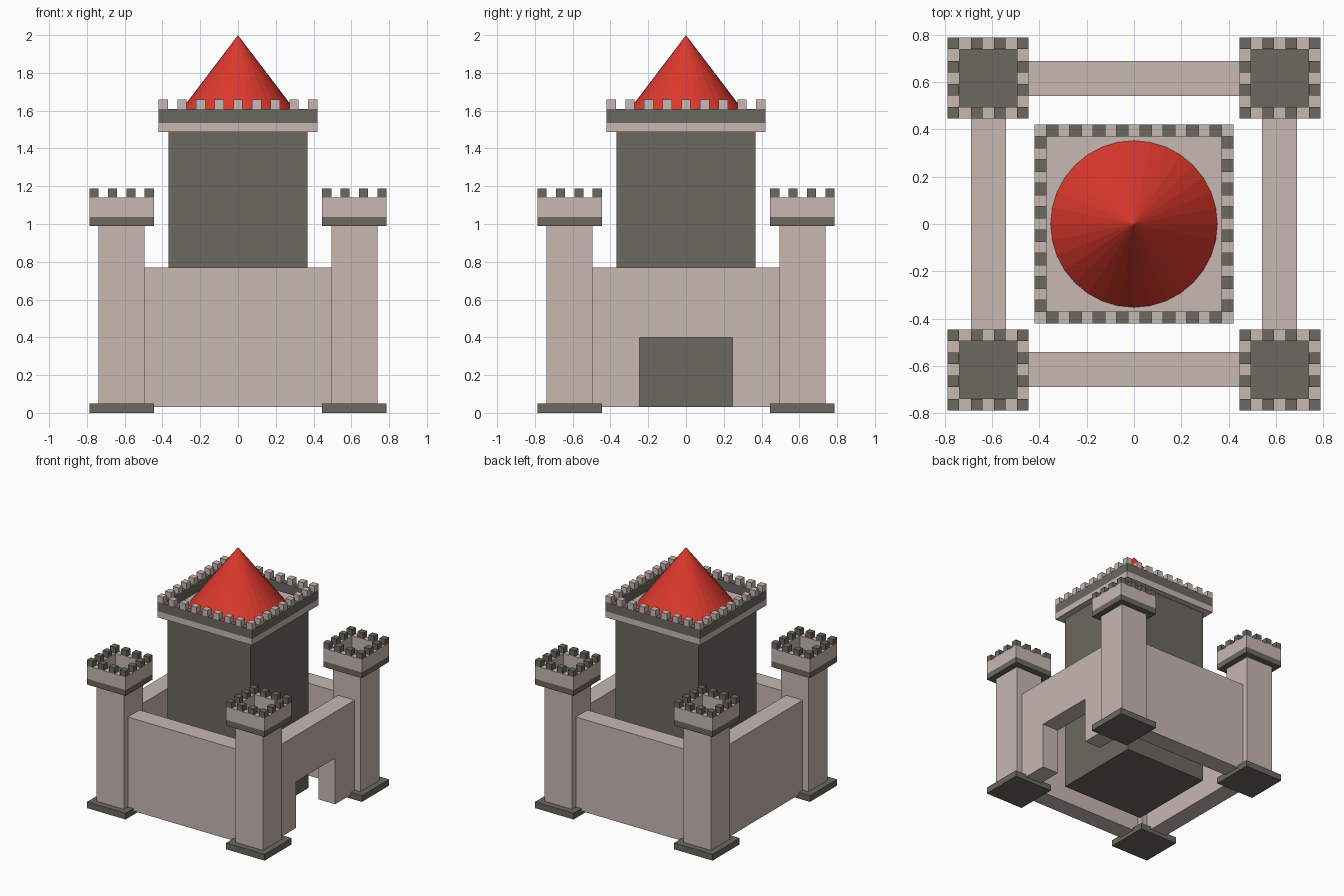
import bpy, bmesh
from mathutils import Matrix, Vector

if "Cube" in bpy.data.objects:
    bpy.data.objects.remove(bpy.data.objects["Cube"])


def material(name, rgb):
    m = bpy.data.materials.new(name)
    m.diffuse_color = (*rgb, 1)
    m.use_nodes = True
    m.node_tree.nodes["Principled BSDF"].inputs["Base Color"].default_value = m.diffuse_color
    return m


LIGHT = material("pale_stone", (0.58, 0.48, 0.45))
DARK = material("dark_stone", (0.145, 0.138, 0.115))
RED = material("red_roof", (0.72, 0.04, 0.025))


def finish(name, bm, mat, loc=(0, 0, 0)):
    bmesh.ops.recalc_face_normals(bm, faces=bm.faces)
    me = bpy.data.meshes.new(name)
    bm.to_mesh(me)
    bm.free()
    me.materials.append(mat)
    ob = bpy.data.objects.new(name, me)
    ob.location = loc
    bpy.context.collection.objects.link(ob)
    return ob


def add_box(bm, x0, x1, y0, y1, z0, z1):
    size = (x1 - x0, y1 - y0, z1 - z0)
    mid = Vector((x0 + x1, y0 + y1, z0 + z1)) / 2
    bmesh.ops.create_cube(bm, size=1, matrix=Matrix.Translation(mid) @ Matrix.Diagonal((*size, 1)))


def block(name, half, z0, z1, mat, loc=(0, 0, 0)):
    bm = bmesh.new()
    add_box(bm, -half, half, -half, half, z0, z1)
    return finish(name, bm, mat, loc)


def parapet(name, half, t, z0, z1, mat, loc=(0, 0, 0)):
    """Hollow square wall of thickness t."""
    bm = bmesh.new()
    corners = ((-1, -1), (1, -1), (1, 1), (-1, 1))
    section = ((half, z0), (half, z1), (half - t, z1), (half - t, z0))
    rings = [[bm.verts.new((r * x, r * y, z)) for x, y in corners] for r, z in section]
    for k in range(4):
        a, b = rings[k], rings[(k + 1) % 4]
        for i in range(4):
            j = (i + 1) % 4
            bm.faces.new((a[i], a[j], b[j], b[i]))
    return finish(name, bm, mat, loc)


def merlons(name, half, cells, z0, z1, mat, loc=(0, 0, 0)):
    """Teeth on every second cell around the square's edge."""
    bm = bmesh.new()
    s = 2 * half / cells
    last = cells - 1
    for i in range(0, cells, 2):
        for j in range(0, cells, 2):
            if i in (0, last) or j in (0, last):
                x, y = -half + i * s, -half + j * s
                add_box(bm, x, x + s, y, y + s, z0, z1)
    return finish(name, bm, mat, loc)


# Four corner towers
T = 0.616
for sx, side in ((-1, "left"), (1, "right")):
    for sy, end in ((-1, "front"), (1, "back")):
        tag, at = f"{end}_{side}", (sx * T, sy * T, 0)
        block(f"tower_base_{tag}", 0.171, 0, 0.05, DARK, at)
        block(f"tower_shaft_{tag}", 0.122, 0.05, 0.99, LIGHT, at)
        block(f"tower_floor_{tag}", 0.171, 0.99, 1.037, DARK, at)
        parapet(f"tower_parapet_{tag}", 0.171, 0.049, 1.037, 1.14, LIGHT, at)
        merlons(f"tower_merlons_{tag}", 0.171, 7, 1.14, 1.188, DARK, at)

# Curtain walls: outline in (length, height), extruded through the thickness
L, B, H, G, GH = 0.51, 0.03, 0.77, 0.247, 0.40
SOLID = ((-L, B), (L, B), (L, H), (-L, H))
GATED = ((-L, B), (-G, B), (-G, GH), (G, GH), (G, B), (L, B), (L, H), (-L, H))


def wall(name, outline, direction):
    dx, dy = direction
    bm = bmesh.new()
    face = bm.faces.new([bm.verts.new((0.541 * dx - u * dy, 0.541 * dy + u * dx, z))
                         for u, z in outline])
    out = bmesh.ops.extrude_face_region(bm, geom=[face])
    bmesh.ops.translate(bm, vec=(0.147 * dx, 0.147 * dy, 0),
                        verts=[v for v in out["geom"] if isinstance(v, bmesh.types.BMVert)])
    finish(name, bm, LIGHT)


wall("front_wall", SOLID, (0, -1))
wall("back_wall", SOLID, (0, 1))
wall("left_wall", SOLID, (-1, 0))
wall("gate_wall", GATED, (1, 0))

# Central keep
block("keep_body", 0.368, 0.03, 1.487, DARK)
block("keep_floor", 0.42, 1.487, 1.536, LIGHT)
parapet("keep_parapet", 0.42, 0.0494, 1.536, 1.61, DARK)
merlons("keep_merlons", 0.42, 17, 1.61, 1.659, LIGHT)

# Conical roof
bm = bmesh.new()
bmesh.ops.create_cone(bm, cap_ends=True, segments=32, radius1=0.352, radius2=0, depth=0.464)
bmesh.ops.remove_doubles(bm, verts=bm.verts, dist=1e-5)
finish("keep_roof", bm, RED, (0, 0, 1.768))
